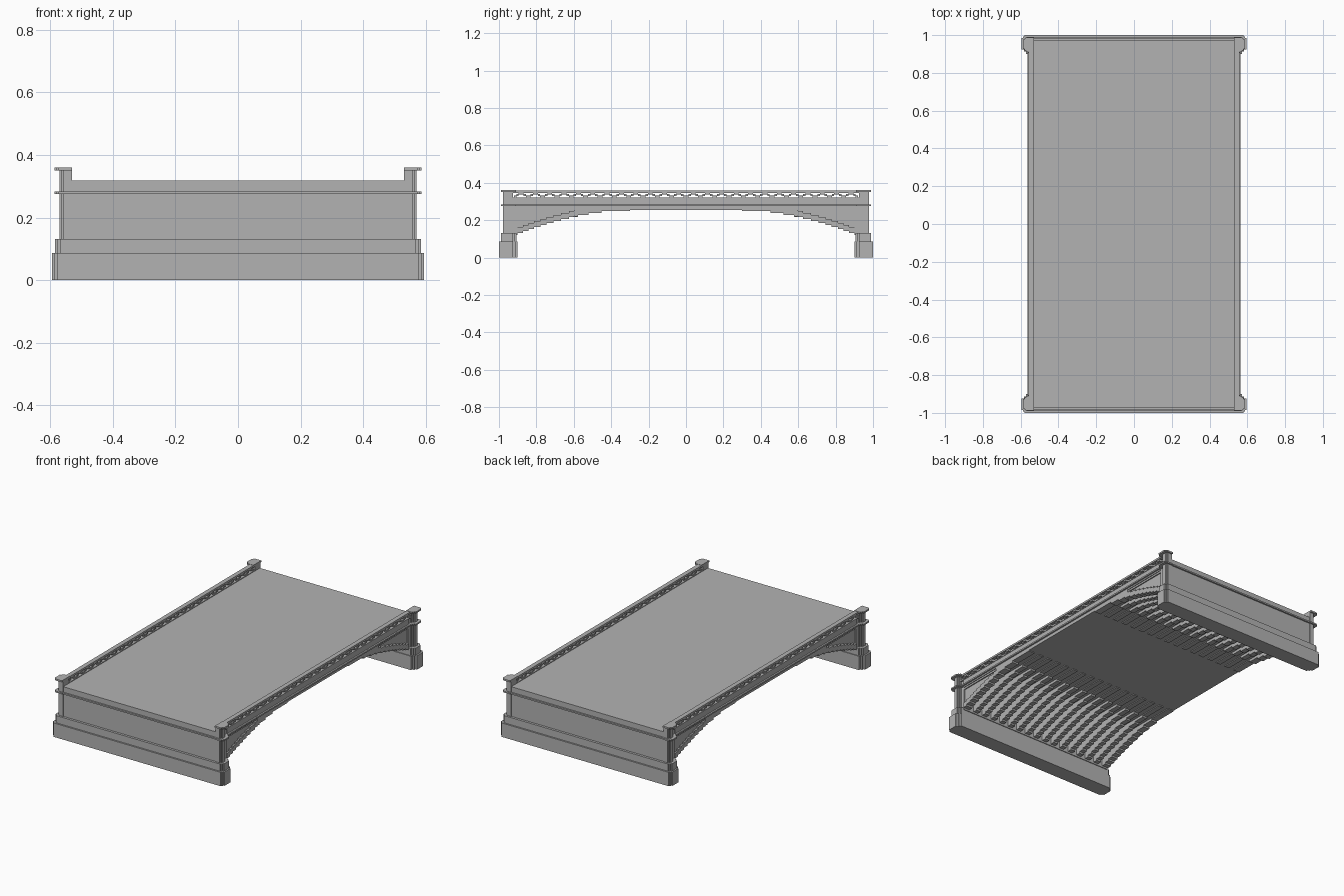
import bpy
import bmesh

cube = bpy.data.objects.get("Cube")
if cube:
    bpy.data.objects.remove(cube)

stone = bpy.data.materials.new("grey stone")
stone.use_nodes = True
GREY = (0.45, 0.45, 0.45, 1)
stone.diffuse_color = GREY
stone.node_tree.nodes["Principled BSDF"].inputs["Base Color"].default_value = GREY


def finish(name, bm):
    bmesh.ops.recalc_face_normals(bm, faces=bm.faces)
    mesh = bpy.data.meshes.new(name)
    bm.to_mesh(mesh)
    bm.free()
    mesh.materials.append(stone)
    obj = bpy.data.objects.new(name, mesh)
    bpy.context.collection.objects.link(obj)


def prism(bm, points, lo, hi, place):
    """Extrude a 2D outline from lo to hi; place maps (u, v, w) to a position."""
    low = [bm.verts.new(place(u, v, lo)) for u, v in points]
    high = [bm.verts.new(place(u, v, hi)) for u, v in points]
    bm.faces.new(low)
    bm.faces.new(high)
    n = len(points)
    for i in range(n):
        j = (i + 1) % n
        bm.faces.new((low[i], low[j], high[j], high[i]))


def box(bm, x0, x1, y0, y1, z0, z1):
    prism(bm, [(x0, y0), (x1, y0), (x1, y1), (x0, y1)], z0, z1,
          lambda u, v, w: (u, v, w))


def stepped_corner(x, y, sx, sy, c):
    """Stair-shaped corner, running from the x side to the y side."""
    return [(x, y - 2 * c * sy), (x - c * sx, y - 2 * c * sy),
            (x - c * sx, y - c * sy), (x - 2 * c * sx, y - c * sy),
            (x - 2 * c * sx, y)]


def stepped_plan(x0, x1, y0, y1, inner, outer):
    return (stepped_corner(x1, y1, 1, 1, outer)
            + stepped_corner(x0, y1, -1, 1, outer)[::-1]
            + stepped_corner(x0, y0, -1, -1, inner)
            + stepped_corner(x1, y0, 1, -1, inner)[::-1])


SIDES = (-1, 1)
CROWN, SPRING, STEPS = 0.255, 0.125, 12


def arch_stairs(start=0.3, lift=0.0):
    """Stepped underside of half the arch, from crown to abutment."""
    pts = []
    for k in range(STEPS):
        y0, y1 = (0.3 + 0.6 * (t / STEPS) ** (1 / 1.8) for t in (k, k + 1))
        z = CROWN - (CROWN - SPRING) * (k + 0.5) / STEPS + lift
        if y1 > start:
            pts += [(max(y0, start), z), (y1, z)]
    return pts


# Abutments: plinth, second course and wall at each end
for name, x, y0, y1, z0, z1, inner in (
        ("abutment_plinth", 0.595, 0.90, 1.0, 0, 0.087, 0.012),
        ("abutment_course", 0.585, 0.905, 0.99, 0.087, 0.132, 0.01)):
    bm = bmesh.new()
    for s in SIDES:
        prism(bm, stepped_plan(-x, x, y0, y1, inner, 0.008), z0, z1,
              lambda u, v, w: (u, v * s, w))
    finish(name, bm)

bm = bmesh.new()
for s in SIDES:
    y0, y1 = sorted((0.90 * s, 0.975 * s))
    box(bm, -0.55, 0.55, y0, y1, 0.12, 0.318)
finish("abutment_wall", bm)

# Deck slab
bm = bmesh.new()
box(bm, -0.55, 0.55, -0.975, 0.975, CROWN, 0.318)
finish("deck", bm)

# Corner pillars with collar and cap
for name, x0, x1, y0, y1, z0, z1 in (
        ("pillar", 0.53, 0.57, 0.925, 0.978, 0.13, 0.352),
        ("pillar_collar", 0.53, 0.587, 0.91, 0.988, 0.275, 0.284),
        ("pillar_cap", 0.53, 0.587, 0.91, 0.988, 0.350, 0.36)):
    bm = bmesh.new()
    for sx in SIDES:
        for sy in SIDES:
            plan = ([(x0, y1)] + [(x0, y0)]
                    + stepped_corner(x1, y0, 1, -1, 0.008)[::-1]
                    + stepped_corner(x1, y1, 1, 1, 0.006))
            prism(bm, plan, z0, z1, lambda u, v, w: (u * sx, v * sy, w))
    finish(name, bm)

# Thin moulding around the deck
bm = bmesh.new()
box(bm, -0.565, 0.565, -0.905, 0.905, 0.275, 0.284)
box(bm, -0.56, 0.56, -0.985, 0.985, 0.275, 0.284)
finish("moulding", bm)

# Stepped ribs under the deck
bm = bmesh.new()
RIBS = 17
half_arch = arch_stairs() + [(0.9, 0.26), (0.3, 0.26)]
for i in range(RIBS):
    x = -0.527 + 1.054 * i / (RIBS - 1)
    for s in SIDES:
        prism(bm, half_arch, x - 0.016, x + 0.016,
              lambda u, v, w: (w, u * s, v))
finish("arch_ribs", bm)

# Side faces: upper band, solid middle and raised rim around recessed panels
bm = bmesh.new()
middle = [p for p in arch_stairs() if p[0] < 0.6] + [(0.6, 0.222), (0.6, 0.27), (0.3, 0.27)]
rim = arch_stairs(0.6) + arch_stairs(0.6, 0.032)[::-1]
for sx in SIDES:
    x0, x1 = sorted((0.535 * sx, 0.555 * sx))
    box(bm, x0, x1, -0.9, 0.9, 0.266, 0.318)
    box(bm, x0, x1, -0.3, 0.3, CROWN, 0.27)
    for s in SIDES:
        for outline in (middle, rim):
            prism(bm, outline, x0, x1, lambda u, v, w: (w, u * s, v))
finish("side_face", bm)

# Parapet: top rail and stepped zigzag lattice
bm = bmesh.new()
for sx in SIDES:
    x0, x1 = sorted((0.53 * sx, 0.558 * sx))
    box(bm, x0, x1, -0.93, 0.93, 0.346, 0.358)
    box(bm, x0, x1, -0.93, 0.93, 0.316, 0.322)
finish("parapet_rail", bm)

bm = bmesh.new()
TEETH = 24
LEVELS = (0, 1, 2, 2, 1, 0)
column = 1.84 / (TEETH * len(LEVELS))
for sx in SIDES:
    x0, x1 = sorted((0.534 * sx, 0.554 * sx))
    for i in range(TEETH * len(LEVELS)):
        y = -0.92 + i * column
        z = 0.320 + 0.008 * LEVELS[i % len(LEVELS)]
        box(bm, x0, x1, y, y + column, z, z + 0.0115)
finish("parapet_lattice", bm)
